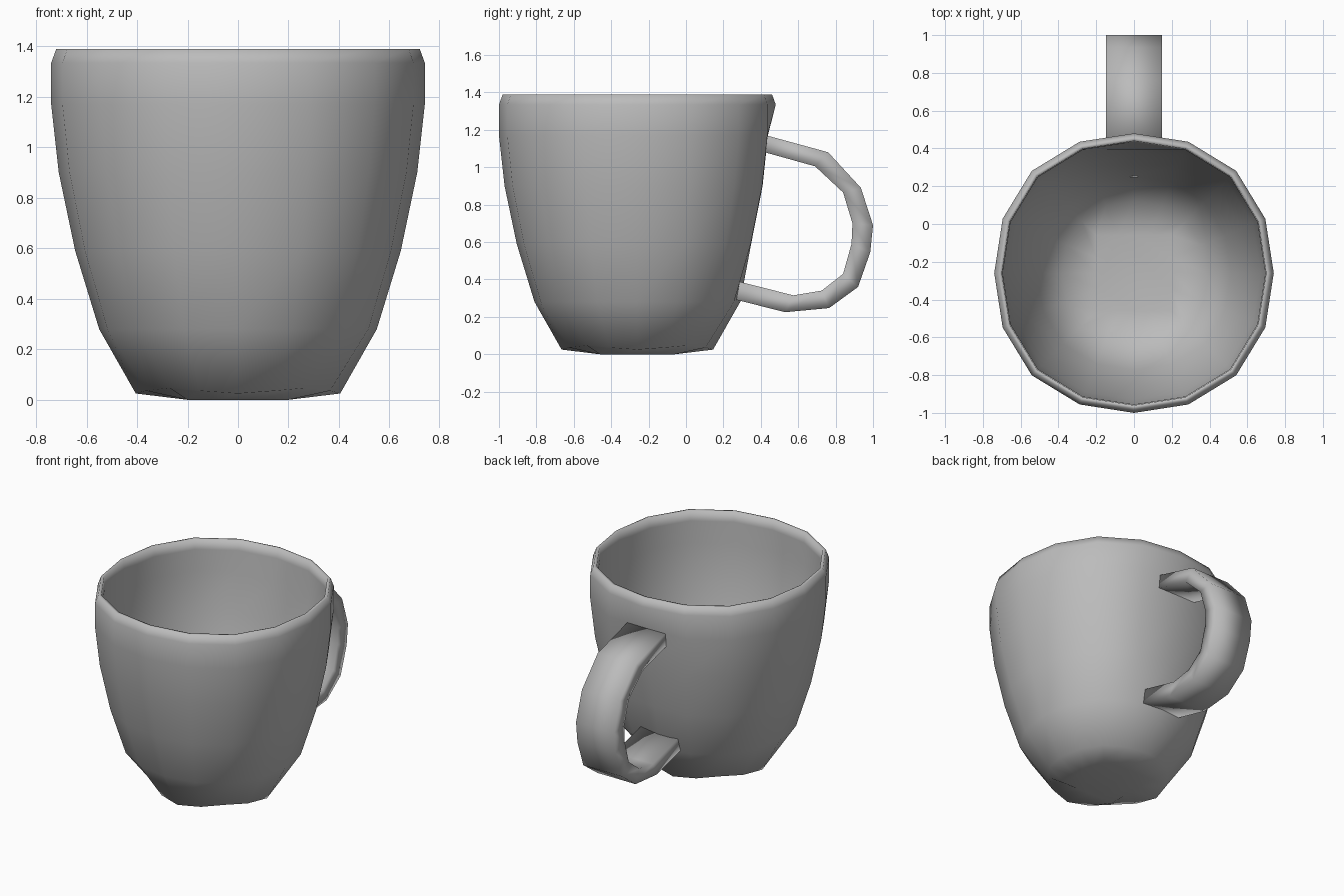
import bpy, bmesh, math

cube = bpy.data.objects.get("Cube")
if cube:
    bpy.data.objects.remove(cube, do_unlink=True)

SIDES = 16
CENTRE_Y = -0.26

glaze = bpy.data.materials.new("grey glaze")
glaze.use_nodes = True
glaze.diffuse_color = (0.5, 0.5, 0.5, 1)
bsdf = next(n for n in glaze.node_tree.nodes if n.type == 'BSDF_PRINCIPLED')
bsdf.inputs["Base Color"].default_value = (0.5, 0.5, 0.5, 1)
bsdf.inputs["Roughness"].default_value = 0.6


def finish(name, bm):
    """Turn a bmesh into a smooth, glazed object."""
    bmesh.ops.recalc_face_normals(bm, faces=bm.faces)
    for face in bm.faces:
        face.smooth = True
    mesh = bpy.data.meshes.new(name)
    bm.to_mesh(mesh)
    bm.free()
    mesh.materials.append(glaze)
    obj = bpy.data.objects.new(name, mesh)
    bpy.context.collection.objects.link(obj)
    return obj


def loft(bm, rings):
    """Bridge closed rings of points with quads, return the vertex rings."""
    loops = [[bm.verts.new(p) for p in ring] for ring in rings]
    for a, b in zip(loops, loops[1:]):
        for i in range(len(a)):
            j = (i + 1) % len(a)
            bm.faces.new((a[i], a[j], b[j], b[i]))
    return loops


# Cup: outer wall up, over the rim, and down the inner wall
PROFILE = [
    (0.20, 0.0), (0.405, 0.025), (0.55, 0.28), (0.645, 0.59), (0.71, 0.90),
    (0.74, 1.17), (0.74, 1.335), (0.72, 1.39), (0.70, 1.39), (0.695, 1.32),
    (0.695, 1.17), (0.67, 0.90), (0.607, 0.59), (0.513, 0.295), (0.38, 0.07),
    (0.20, 0.045),
]


def cup_ring(index, radius, z):
    ring = []
    for i in range(SIDES):
        angle = math.tau * i / SIDES
        c, s = math.cos(angle), math.sin(angle)
        diagonal = math.sin(2 * angle) ** 2
        r, h = radius, z
        if index in (0, len(PROFILE) - 1):  # square middle of the floor
            r /= max(abs(c), abs(s))
        else:  # walls bulge a little on the diagonals
            r *= 1 + 0.034 * diagonal
        if index == 1:  # foot edge is softly squared
            r -= 0.035 * diagonal
            h += 0.022 * diagonal
        if i == SIDES // 4 and 0.5 < z < 1.25:  # flat patch behind the handle
            r *= 0.943
        ring.append((r * c, CENTRE_Y + r * s, h))
    return ring


bm = bmesh.new()
loops = loft(bm, [cup_ring(i, r, z) for i, (r, z) in enumerate(PROFILE)])
bm.faces.new(loops[0])
bm.faces.new(loops[-1])
finish("cup", bm)

# Handle: a flat band swept between an outer and an inner (y, z) path
OUTER = [(0.42, 1.173), (0.76, 1.08), (0.935, 0.89), (1.0, 0.69),
         (0.985, 0.545), (0.92, 0.36), (0.765, 0.247), (0.53, 0.225), (0.25, 0.296)]
INNER = [(0.41, 1.083), (0.69, 1.005), (0.84, 0.865), (0.89, 0.70),
         (0.885, 0.59), (0.84, 0.43), (0.725, 0.34), (0.575, 0.315), (0.285, 0.388)]
HALF = 0.147

bm = bmesh.new()
loops = loft(bm, [
    [(HALF, *i), (HALF, *o), (-HALF, *o), (-HALF, *i)]
    for o, i in zip(OUTER, INNER)
])
bm.faces.new(loops[0])
bm.faces.new(loops[-1])
finish("handle", bm)
